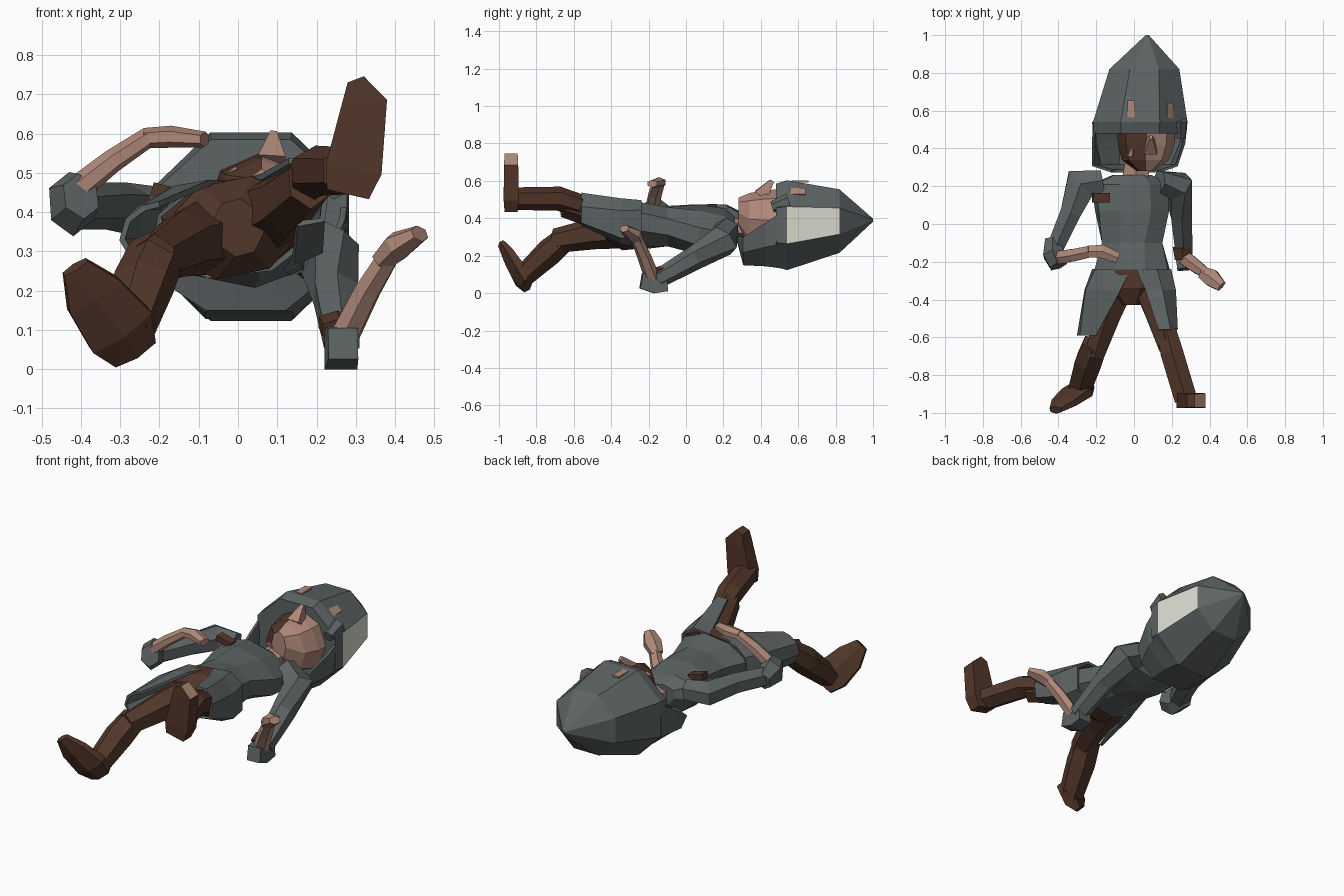
import bpy, bmesh, math
from mathutils import Vector, Matrix


def mat(name, r, g, b):
    m = bpy.data.materials.new(name)
    m.diffuse_color = (r, g, b, 1)
    return m


GREY = mat("slate grey", 0.11, 0.125, 0.125)
BROWN = mat("dark brown", 0.085, 0.038, 0.023)
SKIN = mat("skin", 0.43, 0.25, 0.19)
WHITE = mat("off white", 0.72, 0.72, 0.64)


def finish(bm, name, mats, rule=None):
    bmesh.ops.recalc_face_normals(bm, faces=bm.faces)
    if rule:
        for f in bm.faces:
            f.material_index = rule(f.calc_center_median(), f.normal)
    me = bpy.data.meshes.new(name)
    bm.to_mesh(me)
    bm.free()
    ob = bpy.data.objects.new(name, me)
    for m in mats:
        me.materials.append(m)
    bpy.context.collection.objects.link(ob)
    return ob


def skin_rings(rings, closed):
    bm = bmesh.new()
    vs = [[bm.verts.new(p) for p in r] for r in rings]
    n = len(vs[0])
    for a, b in zip(vs, vs[1:]):
        for i in range(n if closed else n - 1):
            j = (i + 1) % n
            bm.faces.new((a[i], a[j], b[j], b[i]))
    if closed:
        bm.faces.new(vs[0])
        bm.faces.new(vs[-1])
    return bm


def unit_ring(n, turn=0.5):
    pts = [(math.cos((k + turn) * math.tau / n), math.sin((k + turn) * math.tau / n)) for k in range(n)]
    mx, my = max(p[0] for p in pts), max(p[1] for p in pts)
    return [(x / mx, y / my) for x, y in pts]


def loft(name, rows, mats, n=8, rule=None, turn=0.5):
    """Rings stacked along y: (y, centre x, centre z, half width, half depth, roll)."""
    rings = []
    for y, cx, cz, rx, rz, roll in rows:
        c, s = math.cos(roll), math.sin(roll)
        rings.append([(cx + rx * u * c - rz * v * s, y, cz + rx * u * s + rz * v * c)
                      for u, v in unit_ring(n, turn)])
    return finish(skin_rings(rings, True), name, mats, rule)


def limb(name, pts, sizes, mats, n=6, ref=(0, 0, 1), rule=None):
    """Faceted tube along a path with a half width and half depth at each point."""
    P = [Vector(p) for p in pts]
    rings = []
    for i, p in enumerate(P):
        t = Vector()
        if i > 0:
            t += (p - P[i - 1]).normalized()
        if i < len(P) - 1:
            t += (P[i + 1] - p).normalized()
        t.normalize()
        u = t.cross(Vector(ref)).normalized()
        v = u.cross(t)
        a, b = sizes[i]
        rings.append([p + u * a * x + v * b * y for x, y in unit_ring(n)])
    return finish(skin_rings(rings, True), name, mats, rule)


def panel(name, rows, m, thick=0.015):
    """Open cloth or hair sheet: each row is (y, [(x, z), ...])."""
    ob = finish(skin_rings([[(x, y, z) for x, z in pr] for y, pr in rows], False), name, [m])
    mod = ob.modifiers.new("thickness", "SOLIDIFY")
    mod.thickness = thick
    mod.offset = 0
    return ob


def plate(name, loc, size, m, tilt=0):
    bm = bmesh.new()
    M = Matrix.Translation(loc) @ Matrix.Rotation(tilt, 4, 'Y') @ Matrix.Diagonal((*size, 1))
    bmesh.ops.create_cube(bm, size=1, matrix=M)
    return finish(bm, name, [m])


# Hair: pointed cap, with one pale patch on the right side
loft("hair_cap", [(1.0, .07, .39, .008, .008, 0), (.82, .055, .385, .185, .17, 0),
                  (.54, .033, .363, .25, .24, 0), (.48, .033, .363, .245, .222, 0)],
     [GREY, WHITE], 8,
     lambda c, nrm: 1 if nrm.x > .75 and .6 < c.y < .8 else 0)
# Hair hanging behind the head and beside the cheeks, closed in to the neck
panel("back_hair", [(.54, [(-.21, .45), (-.215, .27), (-.08, .135), (.14, .135), (.27, .27), (.275, .45)]),
                    (.43, [(-.215, .38), (-.205, .25), (-.08, .15), (.14, .15), (.25, .25), (.265, .38)]),
                    (.31, [(-.215, .30), (-.18, .22), (-.08, .155), (.12, .155), (.2, .22), (.225, .30)]),
                    (.28, [(-.12, .31), (-.1, .29), (-.05, .28), (.08, .28), (.12, .29), (.14, .31)])], GREY)
# Fringe tip and the skin showing through the fringe
limb("fringe_lock", [(.245, .55, .49), (.245, .46, .46)], [(.035, .045), (.025, .03)], [GREY])
plate("fringe_gap_left", (-.015, .61, .597), (.04, .09, .009), SKIN)
plate("fringe_gap_right", (.19, .59, .542), (.045, .1, .009), SKIN, .76)

# Head: left half of the face is brown
loft("head", [(.28, .06, .43, .045, .08, 0), (.34, .06, .395, .125, .14, 0),
              (.42, .065, .39, .15, .16, 0), (.5, .065, .39, .155, .165, 0)],
     [SKIN, BROWN], 8, lambda c, nrm: 1 if c.x < .075 and nrm.z > .1 else 0, 0)
limb("nose", [(.085, .40, .52), (.09, .46, .60)], [(.035, .04), (.008, .012)], [SKIN], 4, (0, 1, 0))
plate("cheek_patch", (-.02, .39, .50), (.04, .06, .009), SKIN, -.7)
limb("neck", [(0, .20, .34), (.02, .33, .35)], [(.07, .05), (.065, .055)], [SKIN])

# Tunic body, twisted between shoulders and hips
loft("tunic_body", [(.26, -.01, .345, .10, .055, -.25), (.21, -.02, .335, .2, .10, -.25),
                    (.07, -.01, .34, .19, .12, -.2), (-.1, -.01, .355, .16, .105, 0),
                    (-.26, -.01, .36, .2, .12, .12)], [GREY])
plate("armpit_patch", (-.175, .14, .45), (.09, .05, .03), BROWN, .25)
# Hips
loft("hips", [(-.24, -.01, .365, .185, .118, .12), (-.34, -.01, .36, .165, .12, .2),
              (-.43, 0, .36, .06, .07, .25)], [BROWN])
# Tunic skirt flaps over the thighs
panel("left_skirt_flap", [(-.24, [(-.02, .47), (-.14, .46), (-.20, .41), (-.215, .33), (-.13, .25)]),
                          (-.35, [(-.07, .475), (-.16, .46), (-.25, .41), (-.255, .33), (-.18, .25)]),
                          (-.59, [(-.20, .42), (-.24, .41), (-.28, .38), (-.295, .33), (-.26, .27)])], GREY)
panel("right_skirt_flap", [(-.24, [(.02, .48), (.12, .49), (.19, .44), (.19, .3), (.12, .25)]),
                           (-.35, [(.06, .49), (.15, .50), (.215, .44), (.21, .3), (.14, .27)]),
                           (-.56, [(.13, .53), (.19, .53), (.225, .46), (.215, .38), (.15, .37)])], GREY)

# Legs: thigh, boot shaft, foot
limb("left_thigh", [(-.08, -.28, .34), (-.14, -.48, .32), (-.21, -.70, .28)],
     [(.10, .10), (.07, .085), (.05, .065)], [BROWN])
limb("left_boot", [(-.205, -.635, .30), (-.24, -.73, .22), (-.285, -.87, .09)],
     [(.065, .065), (.07, .075), (.06, .06)], [BROWN])
limb("left_foot", [(-.265, -.85, .043), (-.30, -.89, .10), (-.37, -.945, .19), (-.415, -.985, .26)],
     [(.06, .035), (.09, .045), (.075, .035), (.035, .022)], [BROWN], 6, (0, 1, 0))
limb("right_thigh", [(.08, -.28, .39), (.12, -.46, .42), (.18, -.65, .475)],
     [(.10, .10), (.065, .085), (.05, .07)], [BROWN])
limb("right_boot", [(.175, -.57, .47), (.20, -.68, .505), (.275, -.93, .505)],
     [(.05, .06), (.06, .065), (.06, .06)], [BROWN])
# Foot with a skin coloured toe on its outer bevel
limb("right_foot", [(.28, -.935, .445), (.295, -.935, .51), (.322, -.935, .68), (.30, -.935, .738)],
     [(.055, .035), (.072, .04), (.058, .038), (.022, .035)], [BROWN, SKIN], 4, (0, 1, 0),
     lambda c, nrm: 1 if c.z > .69 and nrm.x > .2 else 0)

# Left arm bent over the belly
limb("left_sleeve", [(-.17, .23, .40), (-.285, .21, .41), (-.335, .06, .415), (-.415, -.12, .41)],
     [(.055, .06), (.09, .065), (.055, .06), (.045, .055)], [GREY])
limb("left_cuff", [(-.43, -.08, .40), (-.425, -.16, .42), (-.40, -.22, .44)],
     [(.04, .05), (.055, .085), (.045, .06)], [GREY])
limb("left_forearm", [(-.42, -.18, .45), (-.32, -.165, .53), (-.23, -.145, .59)],
     [(.035, .035), (.033, .03), (.03, .026)], [SKIN])
limb("left_hand", [(-.24, -.145, .588), (-.17, -.145, .592), (-.085, -.18, .585)],
     [(.03, .026), (.036, .028), (.028, .02)], [SKIN])

# Right arm dropped behind, forearm raised outward
limb("right_sleeve", [(.13, .22, .34), (.235, .2, .28), (.25, .05, .19), (.265, -.15, .075)],
     [(.06, .07), (.075, .09), (.055, .065), (.045, .05)], [GREY])
limb("right_cuff", [(.262, -.1, .06), (.262, -.17, .053), (.268, -.24, .065)],
     [(.04, .05), (.042, .054), (.038, .04)], [GREY], 4)
limb("right_elbow_patch", [(.25, -.12, .12), (.26, -.18, .10)], [(.045, .03), (.045, .03)], [BROWN])
limb("right_forearm", [(.27, -.18, .08), (.33, -.225, .2), (.385, -.265, .29)],
     [(.038, .038), (.034, .034), (.027, .03)], [SKIN])
limb("right_hand", [(.365, -.26, .275), (.41, -.285, .315), (.463, -.33, .345)],
     [(.032, .028), (.045, .038), (.028, .022)], [SKIN])
